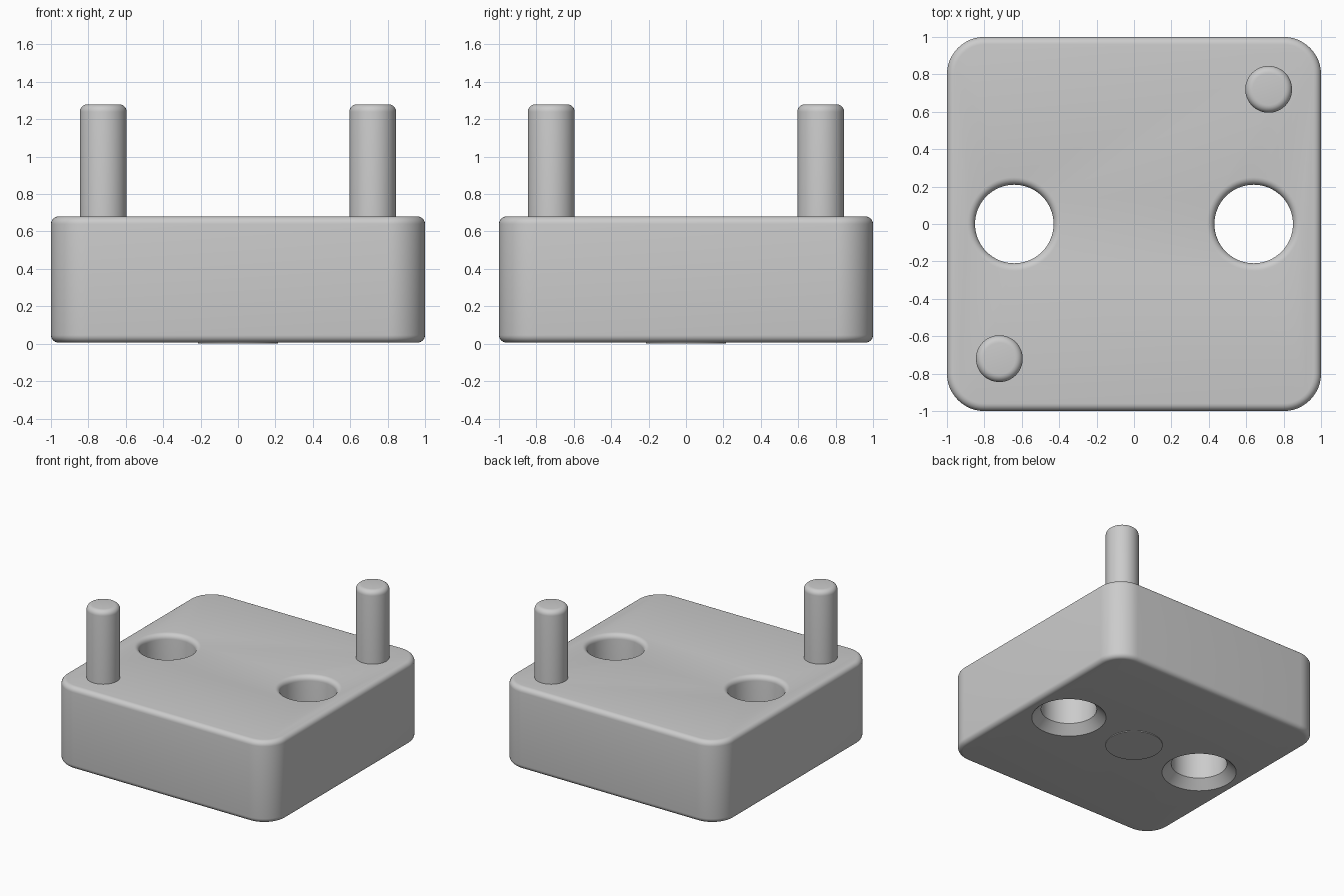
import bpy, bmesh
from math import pi, sin, cos, radians

if "Cube" in bpy.data.objects:
    bpy.data.objects.remove(bpy.data.objects["Cube"])

BASE, TOP, PIN_TOP = 0.006, 0.68, 1.28
FILLET, BORE, PIN_R = 0.04, 0.21, 0.125

steel = bpy.data.materials.new("plain_grey")
steel.use_nodes = True
grey = (0.6, 0.6, 0.6, 1)
steel.diffuse_color = grey
steel.node_tree.nodes["Principled BSDF"].inputs["Base Color"].default_value = grey


def add_object(name, bm):
    bmesh.ops.recalc_face_normals(bm, faces=bm.faces)
    mesh = bpy.data.meshes.new(name)
    bm.to_mesh(mesh)
    bm.free()
    mesh.materials.append(steel)
    obj = bpy.data.objects.new(name, mesh)
    bpy.context.collection.objects.link(obj)
    return obj


def smooth(obj):
    bpy.ops.object.select_all(action='DESELECT')
    obj.select_set(True)
    bpy.context.view_layer.objects.active = obj
    bpy.ops.object.shade_smooth_by_angle(angle=radians(30))


def arc(cx, cz, r, start, end, steps=6):
    """Points of a circular arc in the radius/height plane."""
    angles = [start + (end - start) * i / steps for i in range(steps + 1)]
    return [(cx + r * cos(a), cz + r * sin(a)) for a in angles]


def lathe(name, profile, x, y, sides=64):
    """Solid of revolution with flat end caps."""
    bm = bmesh.new()
    rings = [[bm.verts.new((x + r * cos(2 * pi * i / sides),
                            y + r * sin(2 * pi * i / sides), z))
              for i in range(sides)] for r, z in profile]
    for low, high in zip(rings, rings[1:]):
        for i in range(sides):
            j = (i + 1) % sides
            bm.faces.new((low[i], low[j], high[j], high[i]))
    bm.faces.new(rings[0])
    bm.faces.new(rings[-1])
    return add_object(name, bm)


# Block with rounded corners and softened top and bottom rims
bm = bmesh.new()
bmesh.ops.create_cube(bm, size=2)
for v in bm.verts:
    v.co.z = TOP if v.co.z > 0 else BASE
uprights = [e for e in bm.edges if abs(e.verts[0].co.z - e.verts[1].co.z) > 0.1]
bmesh.ops.bevel(bm, geom=uprights, offset=0.2, segments=12, profile=0.5, affect='EDGES')
rims = [e for e in bm.edges if abs(e.verts[0].co.z - e.verts[1].co.z) < 0.001]
bmesh.ops.bevel(bm, geom=rims, offset=FILLET, segments=6, profile=0.5, affect='EDGES')
block = add_object("block", bm)

# Two through holes, countersunk below and rounded at the top
hole = [(BORE + 0.07, BASE - 0.1), (BORE + 0.07, BASE), (BORE, BASE + 0.07)]
hole += arc(BORE + FILLET, TOP - FILLET, FILLET, pi, pi / 2)
hole.append((BORE + FILLET, TOP + 0.1))
for side in (-1, 1):
    cutter = lathe("hole_cutter", hole, side * 0.64, 0)
    cutter.hide_render = True
    cut = block.modifiers.new("hole", 'BOOLEAN')
    cut.operation, cut.solver, cut.object = 'DIFFERENCE', 'EXACT', cutter
    bpy.context.view_layer.objects.active = block
    bpy.ops.object.modifier_apply(modifier=cut.name)
    bpy.data.objects.remove(cutter)
smooth(block)

# Two guide pins at opposite corners
pin = [(PIN_R, TOP - 0.1)]
pin += arc(PIN_R - FILLET, PIN_TOP - FILLET, FILLET, 0, pi / 2)
for name, side in (("front_right_pin", -1), ("back_left_pin", 1)):
    smooth(lathe(name, pin, side * 0.72, side * 0.72))

# Thin round pad under the block
smooth(lathe("bottom_pad", [(0.215, 0), (0.215, BASE + 0.02)], 0, 0))
